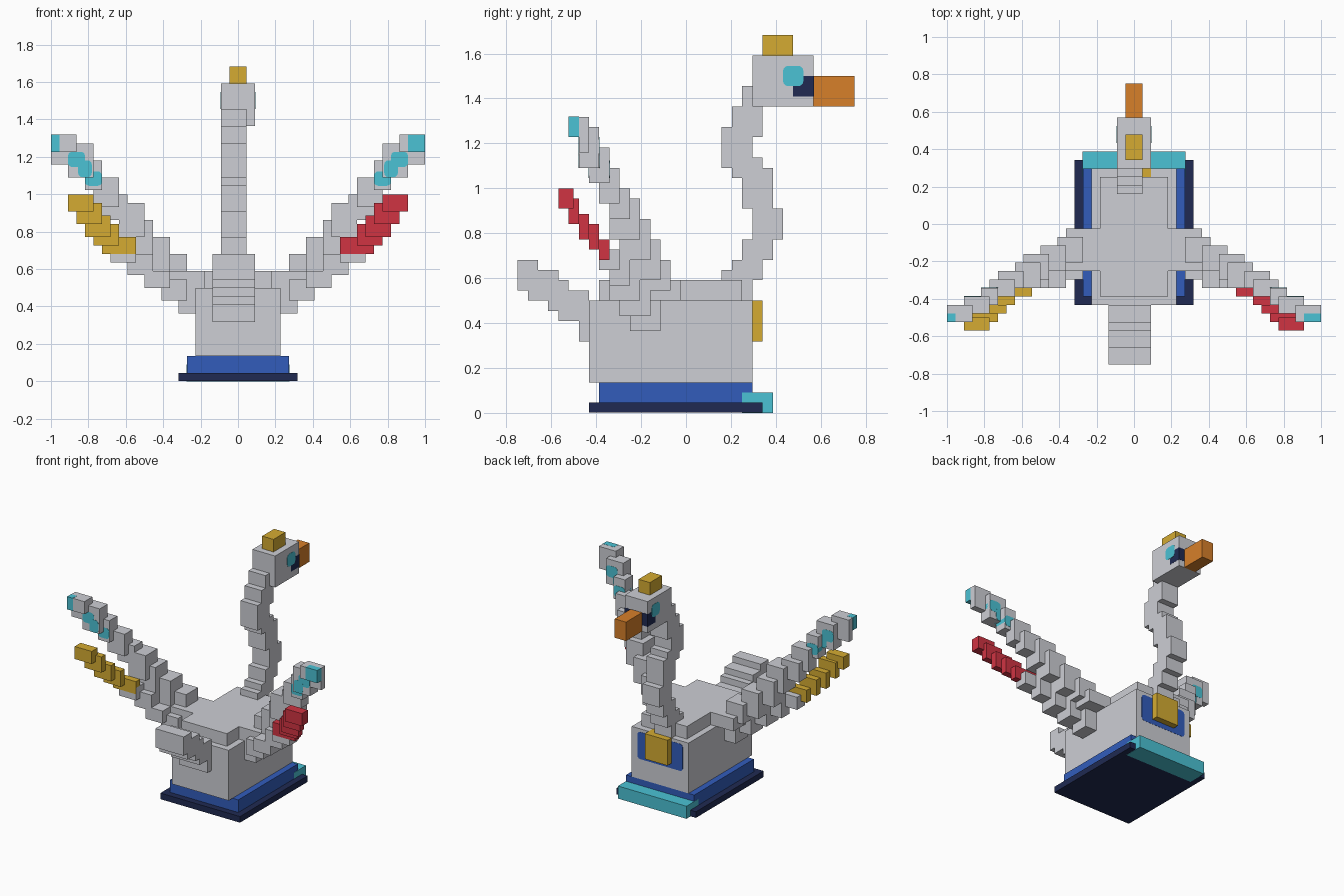
import bpy
import bmesh

U = 1 / 22  # one block

old = bpy.data.objects.get("Cube")
if old:
    bpy.data.objects.remove(old, do_unlink=True)


def material(name, r, g, b):
    m = bpy.data.materials.new(name)
    m.use_nodes = True
    m.diffuse_color = (r, g, b, 1)
    m.node_tree.nodes["Principled BSDF"].inputs["Base Color"].default_value = (r, g, b, 1)
    return m


GREY = material("feather_grey", .61, .62, .66)
BLUE = material("base_blue", .032, .108, .5)
NAVY = material("dark_navy", .014, .023, .085)
TEAL = material("teal", .07, .54, .66)
GOLD = material("gold", .66, .41, .032)
ORANGE = material("beak_orange", .68, .215, .023)
RED = material("feather_red", .63, .034, .055)


def blocks(name, mat, boxes, mirror=False, round_axis=None, radius=0.5):
    """Boxes (x0, x1, y0, y1, z0, z1) in block units joined into one object."""
    bm = bmesh.new()
    for x0, x1, y0, y1, z0, z1 in boxes:
        lo, hi = (x0, y0, z0), (x1, y1, z1)
        if mirror:
            lo, hi = (-x1, y0, z0), (-x0, y1, z1)
        for v in bmesh.ops.create_cube(bm, size=1)["verts"]:
            v.co = [(hi[i] if v.co[i] > 0 else lo[i]) * U for i in range(3)]
    if round_axis is not None:
        edges = [e for e in bm.edges
                 if all(abs(e.verts[0].co[i] - e.verts[1].co[i]) < 1e-6
                        for i in range(3) if i != round_axis)]
        bmesh.ops.bevel(bm, geom=edges, offset=radius * U, segments=3,
                        profile=0.5, affect='EDGES')
    bmesh.ops.recalc_face_normals(bm, faces=bm.faces)
    me = bpy.data.meshes.new(name)
    bm.to_mesh(me)
    bm.free()
    me.materials.append(mat)
    ob = bpy.data.objects.new(name, me)
    bpy.context.collection.objects.link(ob)
    return ob


# Stepped base and front lip
blocks("base_slab", NAVY, [(-7, 7, -9.5, 7.5, .03, 1)])
blocks("base_step", BLUE, [(-6, 6, -8.5, 6.5, 1, 3)])
blocks("front_lip", TEAL, [(-6.03, 6.03, 5.5, 8.5, 0, 2)])

# Body with raised back
blocks("body", GREY, [(-5, 5, -9.5, 6.5, 3, 11)])
blocks("back", GREY, [(-4, 4, -8.5, 5.5, 11, 13)])

# Chest emblem: rounded panel and raised block
blocks("chest_panel", BLUE, [(-4, 4, 6.45, 6.53, 6.2, 10.5)], round_axis=1)
blocks("chest_block", GOLD, [(-2, 2, 5.5, 7.5, 7, 11.03)])

# S-shaped neck: y and z spans of each layer
neck = [(3.5, 6.5, 11, 14), (4.5, 7.5, 13, 15), (5.5, 8.5, 15, 17),
        (6.5, 9.5, 17, 20), (5.5, 8.5, 20, 24), (4.5, 7.5, 23, 25),
        (3.5, 6.5, 24, 28), (4.5, 7.5, 27, 30), (5.5, 7.5, 29, 32)]
blocks("neck", GREY, [(-2, 1, *n) for n in neck])

# Head
blocks("head", GREY, [(-2, 2, 6.5, 12.5, 30, 35)])
blocks("crest", GOLD, [(-1, 1, 7.5, 10.5, 35, 37)])
blocks("beak", ORANGE, [(-1, 1, 12.5, 16.5, 30, 33)])
blocks("face_band", NAVY, [(-2.02, 2.02, 10.5, 12.52, 31, 33)])
for side, x in (("left", 2), ("right", -2)):
    blocks(side + "_eye", TEAL, [(x - .04, x + .04, 9.5, 11.5, 32, 34)],
           round_axis=0)

# Tail steps
tail = [(-16.5, -14.5, 12, 15), (-15.5, -12.5, 11, 14), (-13.5, -11.5, 10, 13),
        (-12.5, -9.5, 9, 12), (-10.5, -9.5, 7, 10)]
blocks("tail", GREY, [(-3, 2, *t) for t in tail])

# Wings: an upper plume with teal tip and a lower plume with coloured end
upper = [(4, 8, -5.5, -.5, 11, 13), (6, 9, -4.5, -1.5, 12, 15),
         (8, 11, -5.5, -2.5, 13, 17), (10, 13, -6.5, -3.5, 15, 19),
         (11, 14, -7.5, -4.5, 17, 21), (13, 16, -7.5, -5.5, 19, 22),
         (14, 17, -8.5, -6.5, 20.5, 24), (16, 18, -9.5, -7.5, 22.5, 26),
         (17, 20, -10.5, -8.5, 24, 28), (19, 22, -10.5, -9.5, 25.5, 28),
         (19, 22, -11.5, -9.5, 27, 29)]
lower = [(5, 7, -5.5, -2.5, 8, 11), (6, 9, -6.5, -3.5, 9.5, 12),
         (8, 11, -7.5, -4.5, 11, 13), (10, 13, -7.5, -5.5, 12.5, 15),
         (12, 15, -8.5, -6.5, 14, 16)]
lower_tip = [(12, 16, -8.52, -7.5, 15, 17), (14, 17, -9.5, -8.5, 16, 18.5),
             (15, 18, -10.5, -9.5, 17, 19.5), (16, 19, -11.5, -10.5, 18.5, 21),
             (17, 20, -12.5, -11, 20, 22)]
marks = [(16, 18, -9.54, -7.46, 23, 24.7), (17.2, 18.8, -10.54, -8.46, 24, 26),
         (18, 20, -10.53, -8.47, 25.2, 27)]
for side, flip, tip, end in (("left", False, RED, 20), ("right", True, GOLD, 21)):
    blocks(side + "_upper_plume", GREY, upper, flip)
    blocks(side + "_lower_plume", GREY, lower, flip)
    blocks(side + "_lower_plume_tip", tip, lower_tip, flip)
    blocks(side + "_plume_marks", TEAL, marks, flip, round_axis=1)
    blocks(side + "_plume_end", TEAL,
           [(end, 22.01, -11.53, -10.5, 27, 29.02)], flip)
